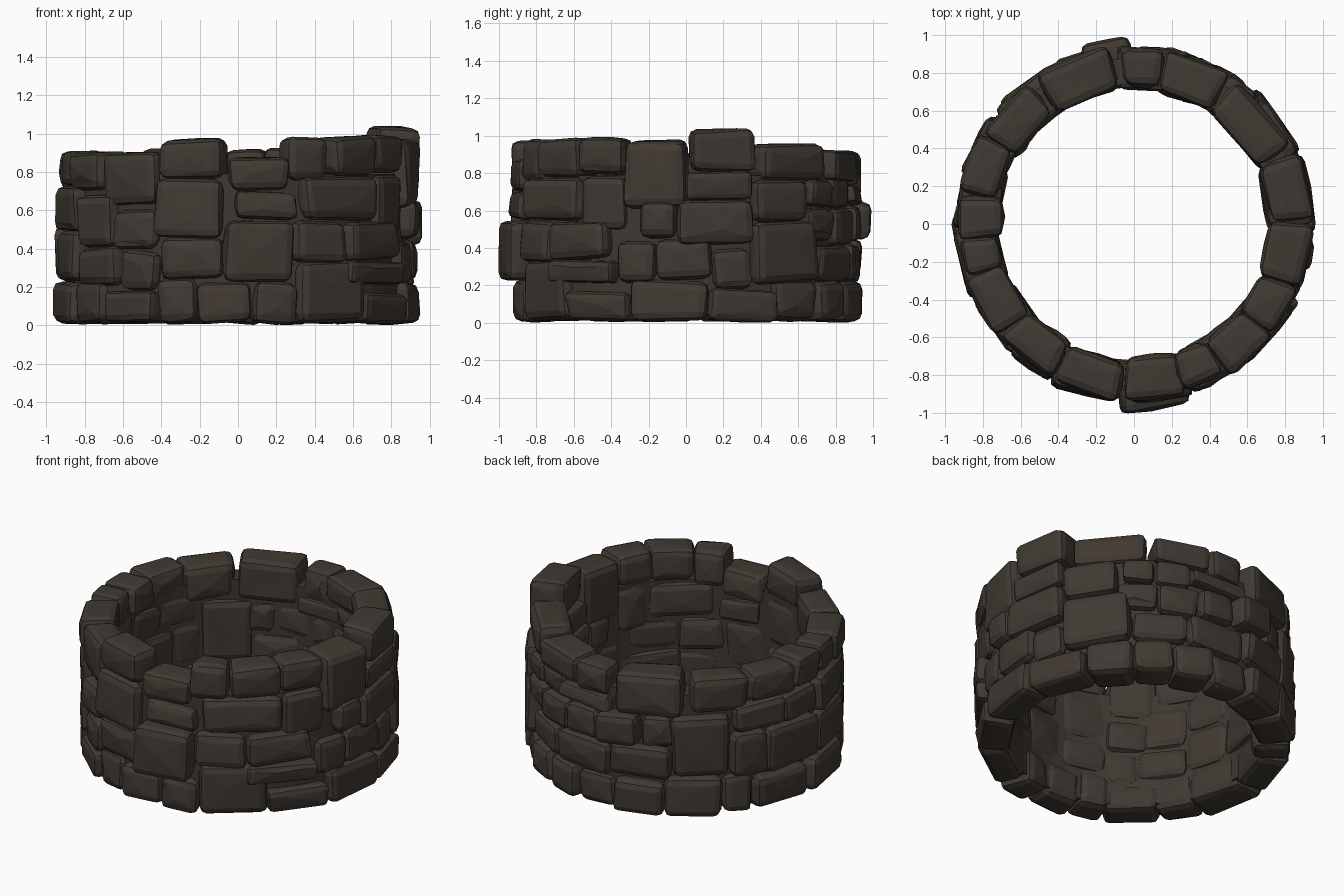
import bpy, bmesh, math, random
from mathutils import Matrix, Vector

if "Cube" in bpy.data.objects:
    bpy.data.objects.remove(bpy.data.objects["Cube"])

random.seed(5)


def material(name, rgb):
    m = bpy.data.materials.new(name)
    m.diffuse_color = (*rgb, 1)
    m.use_nodes = True
    m.node_tree.nodes["Principled BSDF"].inputs["Base Color"].default_value = m.diffuse_color
    return m


STONE = material("dark brown stone", (0.050, 0.041, 0.032))
WARM = material("warm brown stone", (0.053, 0.042, 0.032))
MORTAR = material("mortar", (0.046, 0.039, 0.031))

tops = [0.02] * 360          # wall height at each degree, grows as stones are laid
parts = []


def wobble(x, y, z):
    return Vector((random.uniform(-x, x), random.uniform(-y, y), random.uniform(-z, z)))


def finish(bm, name, mats):
    bmesh.ops.recalc_face_normals(bm, faces=bm.faces)
    me = bpy.data.meshes.new(name)
    bm.to_mesh(me)
    bm.free()
    for m in mats:
        me.materials.append(m)
    ob = bpy.data.objects.new(name, me)
    bpy.context.collection.objects.link(ob)
    parts.append(ob)


def add_stone(target, a0, a1, z0, z1, r_in, r_out):
    """One rough hewn, chamfered block, slightly wedge shaped towards the ring centre."""
    bm = bmesh.new()
    bmesh.ops.create_cube(bm, size=2)
    w = 0.935 * math.sin(math.radians(a1 - a0) / 2) - 0.004
    h = (z1 - z0) / 2 - 0.003
    d = (r_out - r_in) / 2
    for v in bm.verts:
        taper = 1 if v.co.x > 0 else 0.86
        v.co = Vector((v.co.x * d, v.co.y * w * taper, v.co.z * h)) + wobble(.012, .013, .010)
    # rounded chamfer on all twelve edges
    bmesh.ops.bevel(bm, geom=bm.edges[:], offset=min(0.045, h * 0.45, w * 0.45), segments=2,
                    profile=0.5, affect='EDGES', clamp_overlap=True)
    # the six large faces get an off-centre, slightly raised facet point
    for f in sorted(bm.faces, key=lambda f: -f.calc_area())[:6]:
        n = f.normal.copy()
        lift = random.uniform(0, .006) if abs(n.z) > 0.7 else random.uniform(0, .012)
        res = bmesh.ops.poke(bm, faces=[f])
        slide = wobble(.02, w * .35, h * .35)
        res["verts"][0].co += n * lift + slide - n * slide.dot(n)
    for v in bm.verts:
        v.co += wobble(.003, .003, .002)
    bmesh.ops.triangulate(bm, faces=[f for f in bm.faces if len(f.verts) > 3])
    bmesh.ops.recalc_face_normals(bm, faces=bm.faces)
    tilt = Matrix.Rotation(random.uniform(-.04, .04), 4, 'X') @ \
        Matrix.Rotation(random.uniform(-.05, .05), 4, 'Z')
    place = Matrix.Rotation(math.radians((a0 + a1) / 2), 4, 'Z') @ \
        Matrix.Translation(((r_in + r_out) / 2, 0, (z0 + z1) / 2)) @ tilt
    bm.transform(place)
    tint = 1 if random.random() < 0.3 else 0
    for f in bm.faces:
        f.material_index = tint
    me = bpy.data.meshes.new("tmp")
    bm.to_mesh(me)
    bm.free()
    target.from_mesh(me)
    bpy.data.meshes.remove(me)


def lay_course(name, start, stones, r=0.93):
    """stones: (end angle, top height, optional extra bulge); top 0 leaves a gap."""
    bm = bmesh.new()
    a0 = start
    for a1, top, *bulge in stones:
        if top:
            span = [i % 360 for i in range(a0 + 2, a1 - 1)]
            base = sum(tops[i] for i in span) / len(span)
            out = sum(bulge) or random.uniform(-.015, .015)
            add_stone(bm, a0, a1, base, top, 0.715 + random.uniform(-.015, .015), r + out)
            for i in range(a0, a1):
                tops[i % 360] = top
        a0 = a1
    finish(bm, name, [STONE, WARM])


# Stone courses, counter-clockwise in degrees from +x
lay_course("foundation_course", -19, [
    (8, .24), (32, .19), (50, .24), (65, .24), (81, .24), (97, .22), (117, .24),
    (139, .28), (151, .27), (176, .24), (203, .24), (220, .24), (242, .19),
    (256, .26), (275, .24), (290, .24), (316, .34), (341, .18)])
lay_course("second_course", -24, [
    (-10, .45), (9, .46), (23, .41), (49, .55), (70, .42), (95, .44), (119, .46),
    (142, .67), (157, .55), (182, .53), (205, .50), (228, .42), (243, .40),
    (265, .47), (288, .56, .045), (308, .56), (336, .35)], 0.94)
lay_course("third_course", -52, [
    (-27, .56), (-16, 0), (-3, .67), (23, .67), (44, .78), (59, .63), (75, .62),
    (90, .64), (108, .67, .045), (120, .66), (143, 0), (164, .73), (182, .72), (205, .74),
    (225, .70), (242, .62), (265, .78), (269, 0), (290, .71)], 0.94)
lay_course("fourth_course", -69, [
    (-38, .79), (-21, .80), (0, 0), (23, .82), (46, 0), (58, .78), (72, .78), (95, .74)])
lay_course("rim_course", -22, [
    (0, .99), (2, 0), (24, 1.05), (26, 0), (54, .97), (57, 0), (79, .94), (80, 0),
    (94, .94), (97, 0), (124, .93), (127, 0), (149, .91), (169, .92), (170, 0),
    (185, .92), (198, .92), (220, .92), (242, .92), (243, 0), (265, .98), (267, 0),
    (287, .89), (301, .99), (321, 1.0), (338, 1.0)], 0.925)

# Mortar core filling the joints behind the stones
bm = bmesh.new()
N = 48
rings = [[bm.verts.new((r * math.cos(i * math.tau / N), r * math.sin(i * math.tau / N), z))
          for i in range(N)] for r, z in ((.74, .06), (.88, .06), (.88, .80), (.74, .80))]
for k in range(4):
    a, b = rings[k], rings[(k + 1) % 4]
    for i in range(N):
        j = (i + 1) % N
        bm.faces.new((a[i], a[j], b[j], b[i]))
finish(bm, "mortar_core", [MORTAR])

# Stand the wall on the ground
low = min(v.co.z for ob in parts for v in ob.data.vertices)
for ob in parts:
    ob.data.transform(Matrix.Translation((0, 0, -low)))
